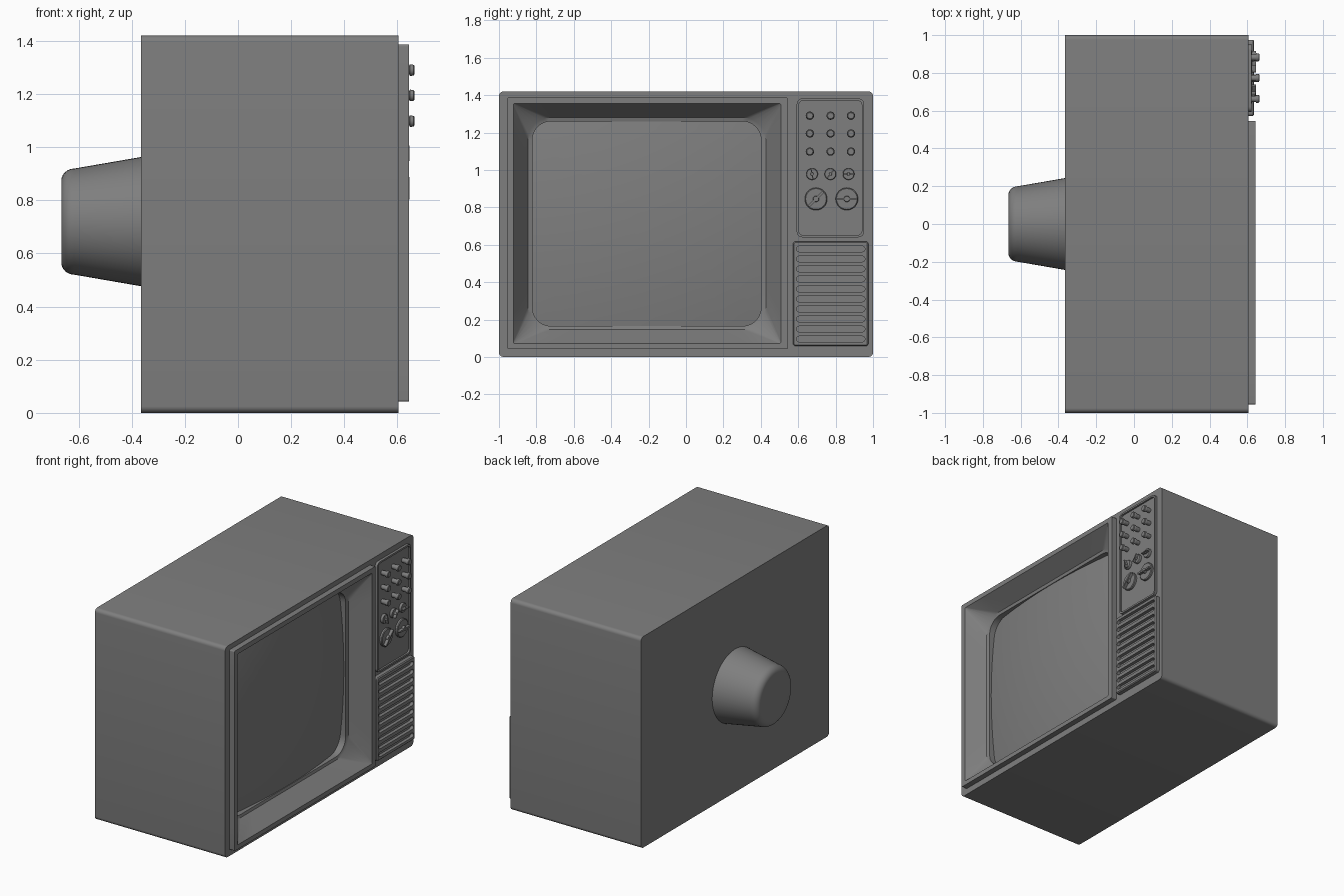
import bpy
import bmesh
from math import cos, sin, pi, radians
from mathutils import Vector

cube = bpy.data.objects.get("Cube")
if cube:
    bpy.data.objects.remove(cube, do_unlink=True)

grey = bpy.data.materials.new("plain grey")
grey.use_nodes = True
grey.diffuse_color = (0.21, 0.21, 0.21, 1)
grey.node_tree.nodes["Principled BSDF"].inputs["Base Color"].default_value = grey.diffuse_color


def ring(x, y0, y1, z0, z1, r, turn=0, seg=6, side=1):
    """Rounded rectangle at depth x, counter-clockwise seen from the screen side."""
    cy, cz = (y0 + y1) / 2, (z0 + z1) / 2
    hy, hz = (y1 - y0) / 2 - r, (z1 - z0) / 2 - r
    flat = []
    for q, (sy, sz) in enumerate([(1, 1), (-1, 1), (-1, -1), (1, -1)]):
        for i in range(seg + 1):
            a = (q + i / seg) * pi / 2
            flat.append(Vector((sy * hy + r * cos(a), sz * hz + r * sin(a))))
    pts = []
    for i, p in enumerate(flat):
        pts.append(p)
        if i % (seg + 1) == seg:
            nxt = flat[(i + 1) % len(flat)]
            pts += [p.lerp(nxt, k / side) for k in range(1, side)]
    c, s = cos(turn), sin(turn)
    return [Vector((x, cy + p.x * c - p.y * s, cz + p.x * s + p.y * c)) for p in pts]


def circle(x, y, z, r, n=24):
    return [Vector((x, y + r * cos(2 * pi * i / n), z + r * sin(2 * pi * i / n)))
            for i in range(n)]


def loft(name, rings, back=False, front=False):
    """Skin the rings in order, optionally closing the first and last."""
    bm = bmesh.new()
    rows = [[bm.verts.new(p) for p in r] for r in rings]
    n = len(rows[0])
    for a, b in zip(rows, rows[1:]):
        for i in range(n):
            j = (i + 1) % n
            bm.faces.new((a[i], a[j], b[j], b[i]))
    if back:
        bm.faces.new(rows[0][::-1])
    if front:
        bm.faces.new(rows[-1])
    mesh = bpy.data.meshes.new(name)
    bm.to_mesh(mesh)
    bm.free()
    mesh.materials.append(grey)
    obj = bpy.data.objects.new(name, mesh)
    bpy.context.collection.objects.link(obj)
    parts.append(obj)
    return obj


parts = []
FACE = 0.605
BEZEL = (-0.955, 0.545, 0.042, 1.387)

# Cabinet: back, sides and the front face around the screen surround
loft("cabinet", [
    ring(-0.365, -1, 1, 0, 1.42, 0.025),
    ring(FACE, -1, 1, 0, 1.42, 0.025),
    ring(FACE, *BEZEL, 0.008),
], back=True)

# Screen surround: raised rim, sloping recess, rounded lip
loft("screen_surround", [
    ring(FACE, *BEZEL, 0.008, side=8),
    ring(0.643, *BEZEL, 0.008, side=8),
    ring(0.643, -0.923, 0.507, 0.072, 1.355, 0.008, side=8),
    ring(0.525, -0.845, 0.427, 0.147, 1.28, 0.12, side=8),
    ring(0.52, -0.822, 0.402, 0.165, 1.26, 0.1, side=8),
    ring(0.46, -0.822, 0.402, 0.165, 1.26, 0.1, side=8),
])

# Bulging picture tube glass
centre = Vector((0, -0.21, 0.7125))
outline = ring(0, -0.822, 0.402, 0.165, 1.26, 0.1, side=8)
glass = []
for k in range(12, 0, -1):
    row = []
    for p in outline:
        q = centre.lerp(p, k / 12)
        q.x = 0.555 - 0.13 * (q - centre).length_squared
        row.append(q)
    glass.append(row)
loft("screen_glass", glass, front=True)

# Tapered tube housing on the back, with a rounded end
end = [(-0.665 + 0.05 * (1 - cos(a)), 0.155 + 0.045 * sin(a))
       for a in (radians(15 * i) for i in range(7))]
loft("tube_housing", [circle(x, 0, 0.72, r, 48) for x, r in end + [(-0.36, 0.244)]],
     back=True)

# Control panel: shallow tray
loft("control_panel", [
    ring(FACE, 0.592, 0.952, 0.64, 1.382, 0.03),
    ring(0.622, 0.592, 0.952, 0.64, 1.382, 0.03),
    ring(0.622, 0.604, 0.94, 0.652, 1.37, 0.022),
    ring(0.61, 0.604, 0.94, 0.652, 1.37, 0.022),
], front=True)

# Push buttons in a three by three block
for row, z in enumerate((1.29, 1.195, 1.098)):
    for col, y in enumerate((0.662, 0.773, 0.882)):
        loft(f"button_{row}_{col}", [
            circle(0.608, y, z, 0.015), circle(0.645, y, z, 0.017),
            circle(0.647, y, z, 0.022), circle(0.661, y, z, 0.02),
            circle(0.664, y, z, 0.016)], front=True)


# Dials with a hub and a pointer bar
def dial(name, y, z, r, angle):
    loft(name + "_disc", [circle(0.608, y, z, r, 32), circle(0.622, y, z, r, 32),
                          circle(0.626, y, z, r * 0.92, 32)], front=True)
    loft(name + "_hub", [circle(0.624, y, z, r * 0.28), circle(0.642, y, z, r * 0.24)],
         front=True)
    bar = (y - r * 0.95, y + r * 0.95, z - r * 0.1, z + r * 0.1, r * 0.08)
    loft(name + "_pointer", [ring(0.624, *bar, radians(angle), 2),
                             ring(0.646, *bar, radians(angle), 2)], front=True)


for i, (y, angle) in enumerate([(0.674, 100), (0.772, 50), (0.869, 0)]):
    dial(f"small_dial_{i}", y, 0.978, 0.031, angle)
for i, (y, angle) in enumerate([(0.695, 45), (0.86, 0)]):
    dial(f"tuning_dial_{i}", y, 0.845, 0.06, angle)

# Speaker grille with rounded horizontal slots
grille = loft("speaker_grille", [
    ring(0.6, 0.572, 0.975, 0.058, 0.618, 0.015),
    ring(0.63, 0.572, 0.975, 0.058, 0.618, 0.015),
    ring(0.636, 0.578, 0.969, 0.064, 0.612, 0.01),
], back=True, front=True)
for i in range(10):
    z = 0.096 + 0.0535 * i
    slot = loft("slot_cutter", [ring(x, 0.59, 0.957, z - 0.015, z + 0.015, 0.0145)
                                for x in (0.614, 0.66)], back=True, front=True)
    parts.remove(slot)
    slot.hide_render = True
    cut = grille.modifiers.new("slot", 'BOOLEAN')
    cut.operation = 'DIFFERENCE'
    cut.solver = 'EXACT'
    cut.object = slot
    bpy.context.view_layer.objects.active = grille
    bpy.ops.object.modifier_apply(modifier=cut.name)
    bpy.data.objects.remove(slot, do_unlink=True)

# Smooth curved surfaces, keep real edges crisp
bpy.ops.object.select_all(action='DESELECT')
for obj in parts:
    obj.select_set(True)
bpy.context.view_layer.objects.active = parts[0]
bpy.ops.object.shade_smooth_by_angle(angle=radians(30))
